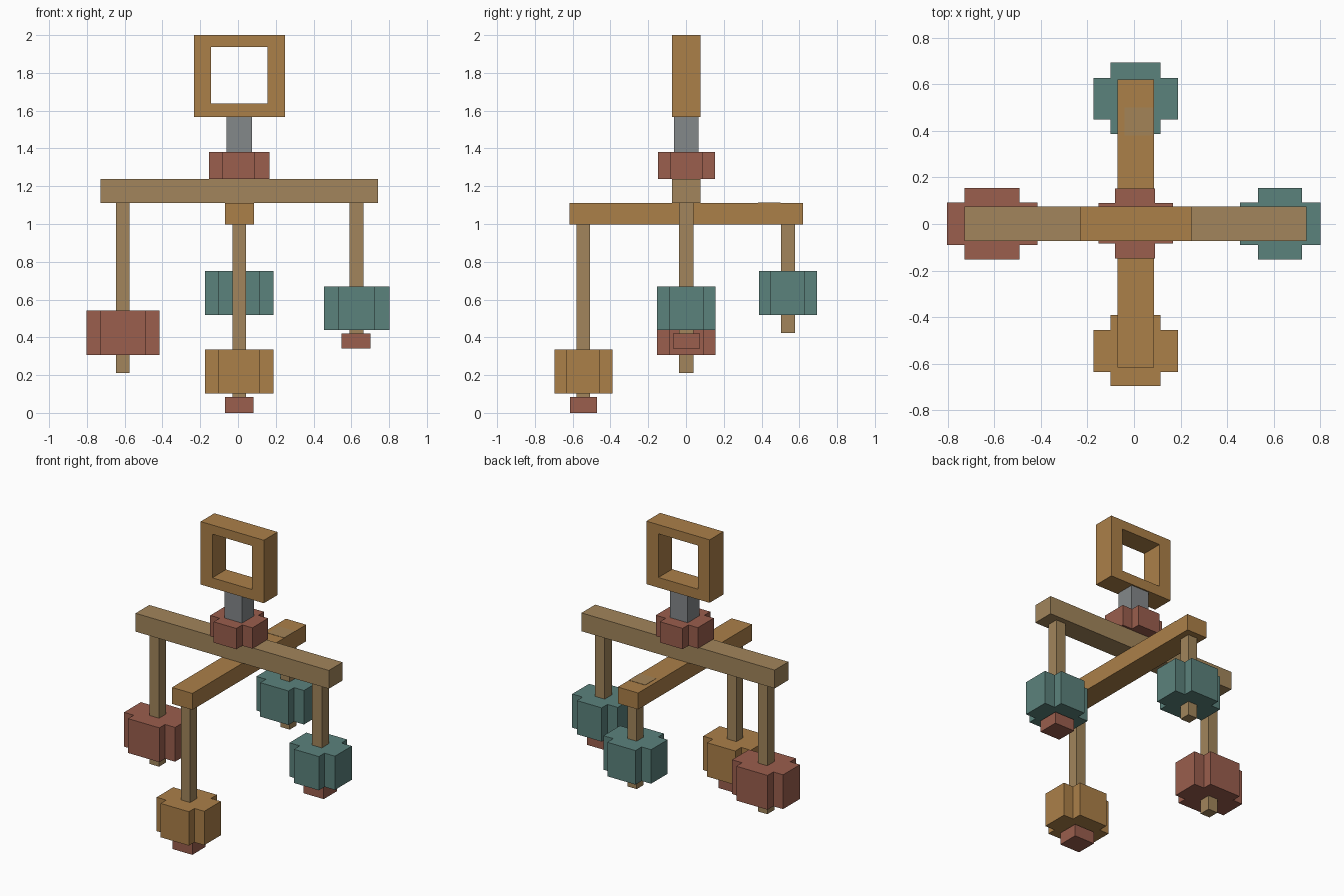
import bpy
import bmesh

cube = bpy.data.objects.get("Cube")
if cube:
    bpy.data.objects.remove(cube, do_unlink=True)


def material(name, r, g, b):
    mat = bpy.data.materials.new(name)
    mat.use_nodes = True
    mat.diffuse_color = (r, g, b, 1)
    mat.node_tree.nodes["Principled BSDF"].inputs["Base Color"].default_value = (r, g, b, 1)
    return mat


BROWN = material("warm brown wood", 0.41, 0.215, 0.066)
TAN = material("tan wood", 0.36, 0.235, 0.106)
RED = material("brick red", 0.325, 0.112, 0.075)
TEAL = material("muted teal", 0.105, 0.223, 0.202)
GREY = material("steel grey", 0.23, 0.246, 0.254)
WORN = material("worn wood", 0.37, 0.23, 0.095)


def prism(name, outline, z, mat):
    """Extrude a flat outline from z[0] up to z[1]."""
    bm = bmesh.new()
    base = bm.faces.new([bm.verts.new((x, y, z[0])) for x, y in outline])
    top = bmesh.ops.extrude_face_region(bm, geom=[base])["geom"]
    verts = [v for v in top if isinstance(v, bmesh.types.BMVert)]
    bmesh.ops.translate(bm, verts=verts, vec=(0, 0, z[1] - z[0]))
    bmesh.ops.recalc_face_normals(bm, faces=bm.faces)
    mesh = bpy.data.meshes.new(name)
    bm.to_mesh(mesh)
    bm.free()
    mesh.materials.append(mat)
    obj = bpy.data.objects.new(name, mesh)
    bpy.context.collection.objects.link(obj)
    return obj


def box(name, x, y, z, mat):
    return prism(name, [(x[0], y[0]), (x[1], y[0]), (x[1], y[1]), (x[0], y[1])], z, mat)


def cross_block(name, x, y, z, mat):
    """Block with notched corners; x and y are (outer, inner, inner, outer)."""
    a, b, c, d = x
    e, f, g, h = y
    outline = [(b, e), (c, e), (c, f), (d, f), (d, g), (c, g),
               (c, h), (b, h), (b, g), (a, g), (a, f), (b, f)]
    return prism(name, outline, z, mat)


# Square hanging ring: one frame outline, bridged around the hole
def ring(name, outer, inner, y, mat):
    bm = bmesh.new()
    loops = []
    for x0, x1, z0, z1 in (outer, inner):
        for depth in y:
            loops.append([bm.verts.new((px, depth, pz)) for px, pz in
                          ((x0, z0), (x1, z0), (x1, z1), (x0, z1))])
    of, ob, nf, nb = loops
    for first, second in ((of, nf), (nf, nb), (nb, ob), (ob, of)):
        for i in range(4):
            j = (i + 1) % 4
            bm.faces.new((first[i], first[j], second[j], second[i]))
    bmesh.ops.recalc_face_normals(bm, faces=bm.faces)
    mesh = bpy.data.meshes.new(name)
    bm.to_mesh(mesh)
    bm.free()
    mesh.materials.append(mat)
    bpy.context.collection.objects.link(bpy.data.objects.new(name, mesh))


ring("hanging_ring", (-0.233, 0.248, 1.567, 2.0), (-0.144, 0.156, 1.637, 1.937),
     (-0.073, 0.076), BROWN)

# Stem and collar
box("stem", (-0.06, 0.075), (-0.063, 0.067), (1.38, 1.567), GREY)
cross_block("collar", (-0.153, -0.081, 0.091, 0.167), (-0.148, -0.083, 0.09, 0.153),
            (1.237, 1.38), RED)

# Crossed beams
box("upper_beam", (-0.728, 0.742), (-0.073, 0.076), (1.111, 1.237), TAN)
box("lower_beam", (-0.07, 0.085), (-0.617, 0.62), (0.998, 1.111), BROWN)
box("worn_patch", (-0.04, 0.085), (0.38, 0.5), (1.111, 1.113), WORN)

# Hanging rods
SIDE_Y = (-0.038, 0.039)
MID_X = (-0.029, 0.042)
box("right_rod", (-0.646, -0.574), SIDE_Y, (0.21, 1.111), TAN)
box("left_rod", (0.591, 0.664), SIDE_Y, (0.42, 1.111), TAN)
box("front_rod", MID_X, (-0.58, -0.507), (0.083, 0.998), TAN)
box("back_rod", MID_X, (0.502, 0.577), (0.423, 0.998), TAN)

# Notched weights
WEIGHT_Y = (-0.153, -0.091, 0.092, 0.155)
WEIGHT_X = (-0.174, -0.102, 0.113, 0.188)
cross_block("right_weight", (-0.803, -0.729, -0.491, -0.415), WEIGHT_Y, (0.307, 0.543), RED)
cross_block("left_weight", (0.455, 0.533, 0.722, 0.801), WEIGHT_Y, (0.438, 0.67), TEAL)
cross_block("front_weight", WEIGHT_X, (-0.695, -0.635, -0.455, -0.39), (0.102, 0.335), BROWN)
cross_block("back_weight", WEIGHT_X, (0.387, 0.448, 0.628, 0.694), (0.518, 0.752), TEAL)

# Small end caps under two of the rods
box("left_end_cap", (0.549, 0.701), (-0.07, 0.074), (0.34, 0.42), RED)
box("front_end_cap", (-0.069, 0.083), (-0.615, -0.472), (0, 0.083), RED)
